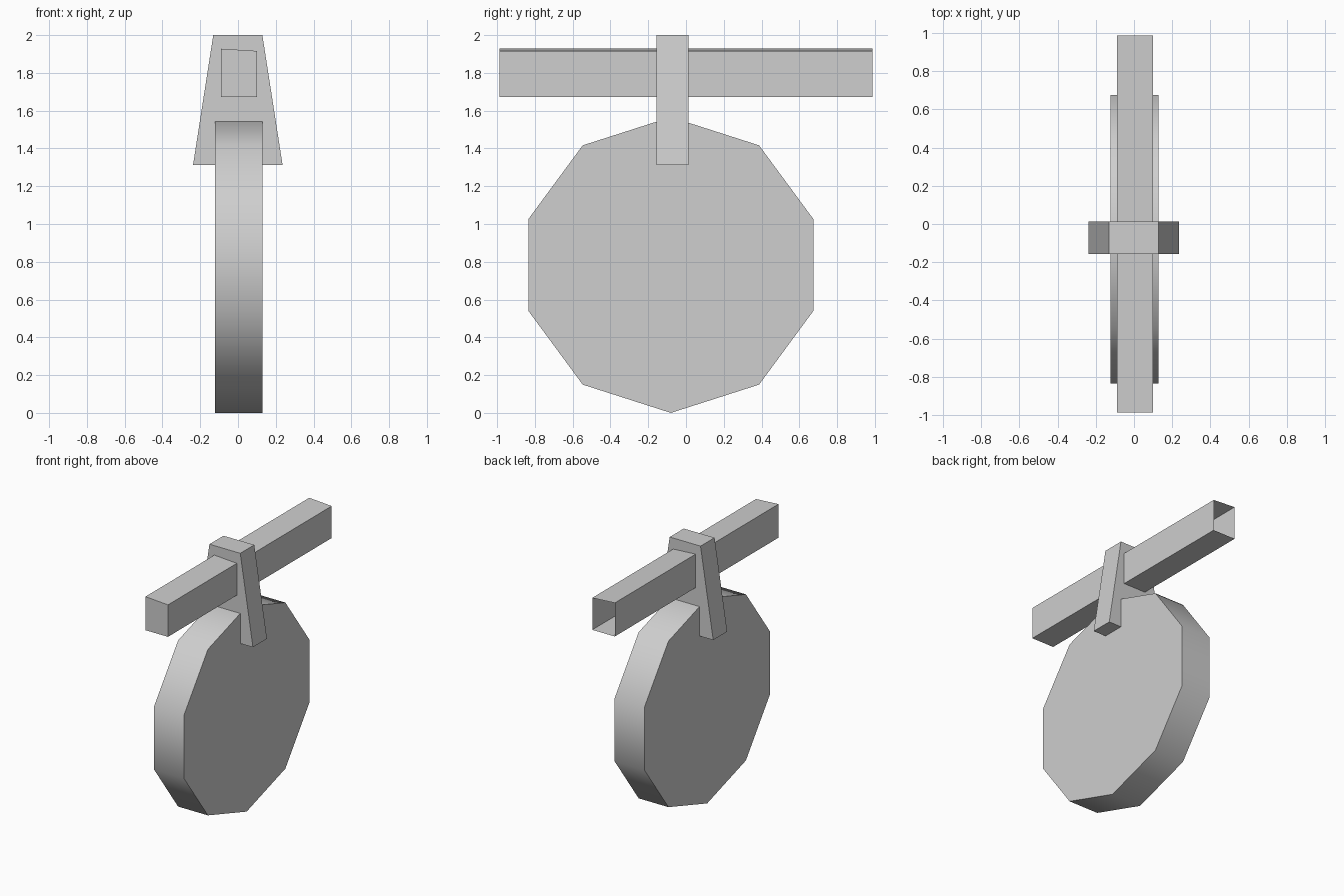
import bpy
import bmesh
from math import sin, cos, pi, radians
from mathutils import Matrix

cube = bpy.data.objects.get("Cube")
if cube:
    bpy.data.objects.remove(cube, do_unlink=True)

# One plain grey for every part
grey = bpy.data.materials.new("plain grey")
grey.use_nodes = True
colour = (0.62, 0.62, 0.62, 1)
grey.diffuse_color = colour
grey.node_tree.nodes["Principled BSDF"].inputs["Base Color"].default_value = colour


def prism(name, profile, start, end, back_cap=True, turn=0):
    """Extrude a counter-clockwise (x, z) profile along y, then turn it about z."""
    bm = bmesh.new()
    front = [bm.verts.new((x, start, z)) for x, z in profile]
    back = [bm.verts.new((x, end, z)) for x, z in profile]
    bm.faces.new(front)
    if back_cap:
        bm.faces.new(back[::-1])
    for i in range(len(profile)):
        j = (i + 1) % len(profile)
        bm.faces.new((front[i], back[i], back[j], front[j]))
    bm.transform(Matrix.Rotation(turn, 4, "Z"))
    mesh = bpy.data.meshes.new(name)
    bm.to_mesh(mesh)
    bm.free()
    mesh.materials.append(grey)
    obj = bpy.data.objects.new(name, mesh)
    bpy.context.collection.objects.link(obj)
    return obj


# Ten-sided hanging disc with a softly shaded rim
rim = [(-0.08 + 0.794 * sin(-2 * pi * i / 10), 0.783 + 0.783 * cos(2 * pi * i / 10))
       for i in range(10)]
disc = prism("hanging_disc", rim, -0.129, 0.123, turn=radians(90))
bpy.ops.object.select_all(action="DESELECT")
disc.select_set(True)
bpy.context.view_layer.objects.active = disc
bpy.ops.object.shade_smooth_by_angle(angle=radians(45))

# Beam with a slightly sloped top, open at the back end
prism("beam", [(-0.09, 1.672), (0.1, 1.672), (0.1, 1.916), (-0.09, 1.928)],
      -0.987, 0.987, back_cap=False)

# Tapered hanger that joins the disc to the beam
prism("hanger", [(-0.238, 1.312), (0.236, 1.312), (0.129, 2), (-0.131, 2)],
      -0.157, 0.012)
